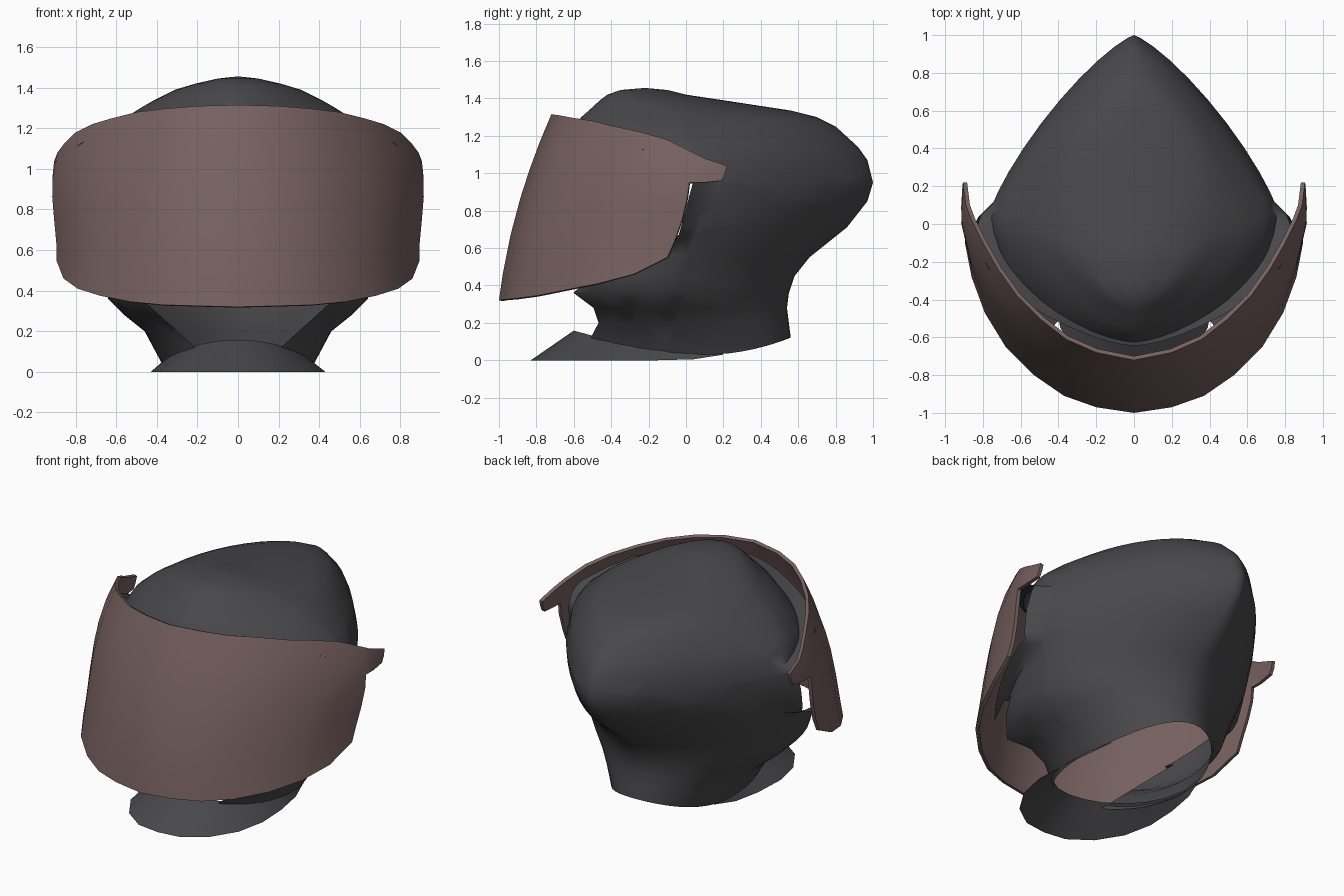
import bpy, bmesh, math
from mathutils import Vector

if "Cube" in bpy.data.objects:
    bpy.data.objects.remove(bpy.data.objects["Cube"], do_unlink=True)


def material(name, rgb):
    m = bpy.data.materials.new(name)
    m.use_nodes = True
    m.diffuse_color = (*rgb, 1)
    m.node_tree.nodes["Principled BSDF"].inputs["Base Color"].default_value = (*rgb, 1)
    return m


grey = material("charcoal", (0.065, 0.065, 0.07))
brown = material("dusty brown", (0.182, 0.12, 0.115))


def finish(name, bm, mat, angle=40):
    bmesh.ops.recalc_face_normals(bm, faces=bm.faces)
    me = bpy.data.meshes.new(name)
    bm.to_mesh(me)
    bm.free()
    ob = bpy.data.objects.new(name, me)
    bpy.context.scene.collection.objects.link(ob)
    me.materials.append(mat)
    bpy.ops.object.select_all(action="DESELECT")
    ob.select_set(True)
    bpy.context.view_layer.objects.active = ob
    bpy.ops.object.shade_smooth_by_angle(angle=math.radians(angle))


def loft(bm, rows, closed=False):
    # skin neighbouring rows of vertices with quads
    for a, b in zip(rows, rows[1:]):
        n = len(a)
        for i in range(n if closed else n - 1):
            j = (i + 1) % n
            bm.faces.new((a[i], a[j], b[j], b[i]))


def cut_window(bm, planes):
    # score the mesh along every plane, then clear the faces behind all of them
    planes = [(Vector(co), Vector(no)) for co, no in planes]
    for co, no in planes:
        bmesh.ops.bisect_plane(bm, geom=bm.verts[:] + bm.edges[:] + bm.faces[:],
                               plane_co=co, plane_no=no, dist=0.0005)
    window = [f for f in bm.faces
              if all((f.calc_center_median() - co).dot(no) < 0 for co, no in planes)]
    bmesh.ops.delete(bm, geom=window, context="FACES")


def clamp(v):
    return max(0, min(1, v))


def neck_edge(y):
    return 0.03 + (0.43 if y > 0.1 else 0.16) * (y - 0.1) ** 2


SEG = 44


def section(z, front, back, width, mid, p_front, p_back):
    # horizontal section: separate roundness for the front and the back
    pts = []
    for i in range(SEG):
        a = 2 * math.pi * i / SEG
        s, c = math.sin(a), math.cos(a)
        p = p_back if c > 0 else p_front
        x = math.copysign(width * abs(s) ** (2 / p), s)
        y = mid + (back - mid if c > 0 else front - mid) * abs(c) ** (2 / p)
        pts.append(Vector((x, y, z)))
    return pts


# hood: height, front, back, half width, widest y, front and back roundness
sections = [
    (0.20, -0.60, 0.55, 0.46, -0.05, 2.0, 1.9),
    (0.28, -0.64, 0.54, 0.56, -0.12, 2.0, 1.8),
    (0.36, -0.84, 0.55, 0.64, -0.12, 2.0, 1.7),
    (0.45, -0.86, 0.58, 0.67, -0.10, 2.0, 1.65),
    (0.55, -0.86, 0.66, 0.70, -0.04, 2.0, 1.5),
    (0.71, -0.83, 0.86, 0.75, 0.02, 1.9, 1.33),
    (0.85, -0.78, 0.97, 0.77, 0.04, 1.8, 1.26),
    (0.95, -0.74, 1.00, 0.77, 0.04, 1.75, 1.26),
    (1.07, -0.68, 0.97, 0.74, 0.02, 1.75, 1.28),
    (1.14, -0.65, 0.92, 0.69, 0.00, 1.7, 1.35),
    (1.25, -0.60, 0.80, 0.56, -0.04, 1.6, 1.55),
    (1.30, -0.56, 0.70, 0.48, -0.05, 1.55, 1.75),
    (1.335, -0.52, 0.56, 0.42, -0.07, 1.55, 1.8),
    (1.39, -0.46, 0.20, 0.31, -0.12, 1.7, 1.9),
    (1.42, -0.42, 0.00, 0.21, -0.18, 1.9, 2.0),
    (1.445, -0.35, -0.10, 0.10, -0.20, 2.0, 2.0),
]
neck_ring = section(0, -0.60, 0.56, 0.37, 0, 2, 2)
for p in neck_ring:
    p.z = neck_edge(p.y)

bm = bmesh.new()
rows = [[bm.verts.new(p) for p in pts]
        for pts in [neck_ring] + [section(*s) for s in sections]]
loft(bm, rows, closed=True)
crown = bm.verts.new((0, -0.22, 1.456))
for i in range(SEG):
    bm.faces.new((rows[-1][i], rows[-1][(i + 1) % SEG], crown))

# face opening
cut_window(bm, [((0, 0.09, 0.85), (0, 1, -0.27)),
                ((0, 0, 1.02), (0, 0.28, 1)),
                ((0, 0, 0.655), (0, 0.354, -1))])

# flange: the opening's border flares out and up behind the visor
border = [e for e in bm.edges if e.is_boundary and min(v.co.z for v in e.verts) > 0.25]
for v in bmesh.ops.extrude_edge_only(bm, edges=border)["geom"]:
    if isinstance(v, bmesh.types.BMVert):
        v.co.x *= 1.11
        v.co.y -= 0.02 + 0.06 * clamp(1 + v.co.y / 0.5)
        v.co.z += 0.06 * clamp((v.co.z - 0.95) / 0.12)

# throat notch: the hood is open at the front between the jaws
cut_window(bm, [((0, -0.3, 0), (0, 1, 0)),
                ((0, 0, 0.5), (0, 0, 1)),
                ((0.2, 0, 0.11), (1, 0, -1.1)),
                ((-0.2, 0, 0.11), (-1, 0, -1.1))])
finish("hood", bm, grey, 65)

# visor: curved band between a top and a bottom edge, swept from centre to side
top = [(0, -.72, 1.315), (.2, -.68, 1.31), (.36, -.61, 1.297), (.5, -.5, 1.28),
       (.62, -.38, 1.25), (.72, -.24, 1.22), (.8, -.1, 1.18), (.86, .02, 1.12)]
bottom = [(0, -1, .32), (.2, -.97, .325), (.37, -.91, .33), (.53, -.8, .345),
          (.68, -.65, .375), (.79, -.47, .41), (.86, -.28, .46), (.895, -.1, .55)]
steps = [0, .15, .35, .55, .7, .85, 1]
# hinge tab continues the upper end of the band
tab = [[(.915, .09, .95), (.908, .1, 1.02), (.89, .1, 1.08)],
       [(.908, .19, .96), (.908, .21, 1.0), (.905, .22, 1.04)]]
columns = []
for i, (t, b) in enumerate(zip(top, bottom)):
    a = math.radians(90 * i / 7)
    depth = 0.04 if i == 7 else -0.04 * math.cos(a)
    columns.append([Vector(b).lerp(Vector(t), s)
                    + Vector((0.29 * math.sin(a) * s * s, 4 * depth * s, 0)) * (1 - s)
                    for s in steps])

bm = bmesh.new()
for side in (1, -1):
    band = [[bm.verts.new((x * side, y, z)) for x, y, z in col] for col in columns]
    ends = [[bm.verts.new((x * side, y, z)) for x, y, z in col] for col in tab]
    for strip in (band, [band[-1][4:]] + ends):
        loft(bm, strip)
bmesh.ops.remove_doubles(bm, verts=bm.verts, dist=0.0005)
bmesh.ops.recalc_face_normals(bm, faces=bm.faces)
if min(bm.faces, key=lambda f: f.calc_center_median().y).normal.y > 0:
    bmesh.ops.reverse_faces(bm, faces=bm.faces)
bmesh.ops.solidify(bm, geom=bm.faces[:], thickness=0.022)
finish("visor", bm, brown, 40)

# collar: flared flap from the front of the neck down to the ground
rim = [(0, -.83, 0), (.15, -.81, 0), (.29, -.71, 0), (.39, -.55, 0),
       (.43, -.36, 0), (.42, -.15, 0), (.39, .04, .005), (.34, .2, .03)]
bm = bmesh.new()
inner, outer = [], []
for side in (-1, 1):
    order = list(enumerate(rim))
    for i, (x, y, z) in (reversed(order) if side < 0 else order[1:]):
        a = math.radians(108 * i / 7)
        neck_y = -0.60 * math.cos(a)
        neck_z = neck_edge(neck_y) + 0.015 + 0.035 * max(0, math.cos(a))
        inner.append(bm.verts.new((0.368 * math.sin(a) * side, neck_y, neck_z)))
        outer.append(bm.verts.new((x * side, y, z)))
loft(bm, [inner, outer])
finish("collar", bm, grey, 50)
